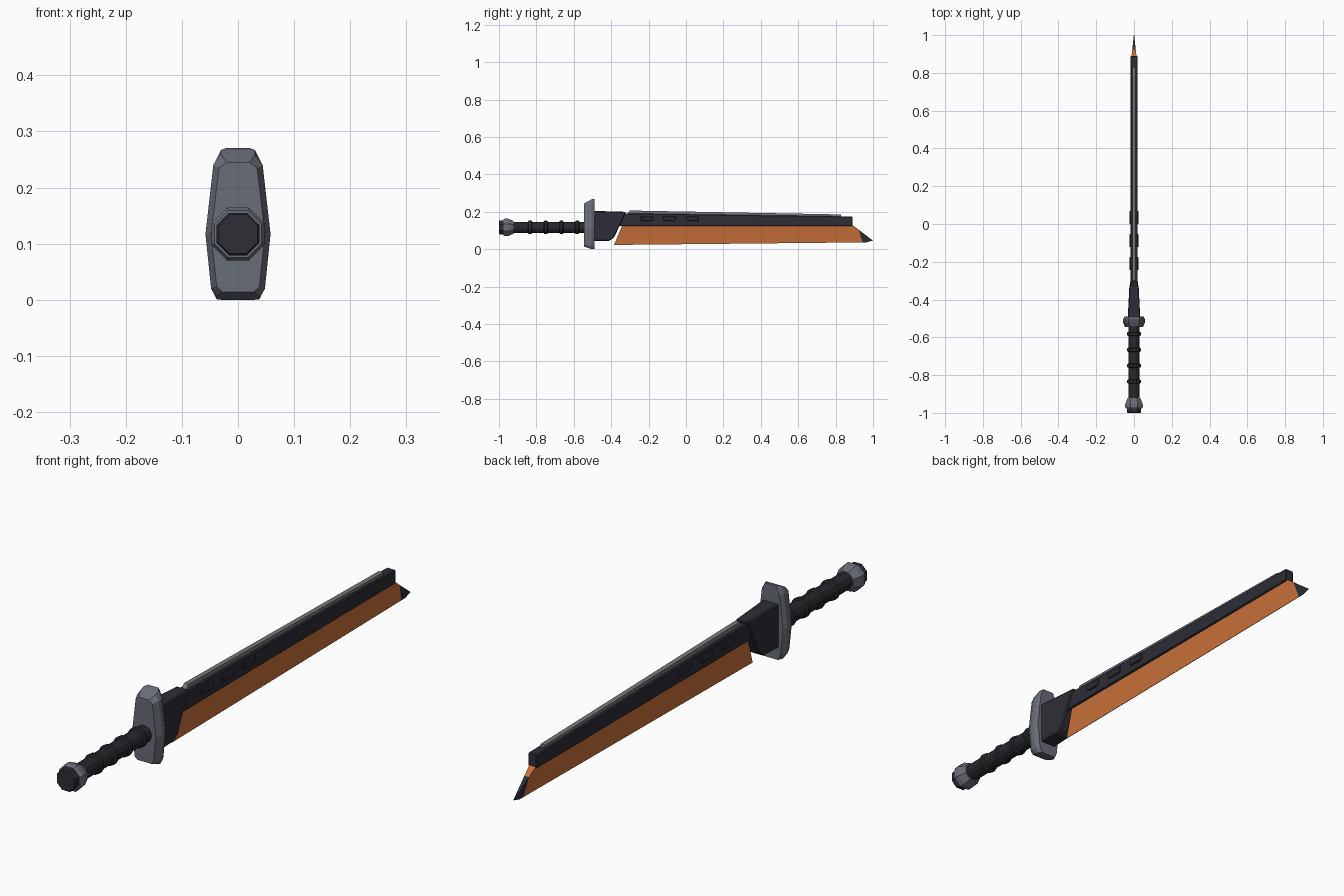
import bpy, bmesh, math

cube = bpy.data.objects.get("Cube")
if cube:
    bpy.data.objects.remove(cube)


def material(name, rgb):
    m = bpy.data.materials.new(name)
    m.use_nodes = True
    m.diffuse_color = (*rgb, 1)
    bsdf = next(n for n in m.node_tree.nodes if n.type == 'BSDF_PRINCIPLED')
    bsdf.inputs["Base Color"].default_value = (*rgb, 1)
    return m


dark = material("dark metal", (0.026, 0.026, 0.037))
grip_black = material("grip black", (0.02, 0.02, 0.026))
steel = material("grey steel", (0.14, 0.155, 0.185))
rail_grey = material("rail grey", (0.19, 0.19, 0.195))
orange = material("orange blade", (0.6, 0.165, 0.042))

AXIS_Z = 0.117


def loft(name, rings, mat, bevel=0):
    """Join equal rings of points with quads and close both ends."""
    bm = bmesh.new()
    loops = [[bm.verts.new(p) for p in ring] for ring in rings]
    n = len(loops[0])
    for a, b in zip(loops, loops[1:]):
        for i in range(n):
            j = (i + 1) % n
            bm.faces.new((a[i], a[j], b[j], b[i]))
    bm.faces.new(loops[0])
    bm.faces.new(loops[-1])
    bmesh.ops.recalc_face_normals(bm, faces=bm.faces)
    mesh = bpy.data.meshes.new(name)
    bm.to_mesh(mesh)
    bm.free()
    mesh.materials.append(mat)
    obj = bpy.data.objects.new(name, mesh)
    bpy.context.collection.objects.link(obj)
    if bevel:
        mod = obj.modifiers.new("Bevel", 'BEVEL')
        mod.width = bevel
        mod.segments = 1
    return obj


def slab(name, outline, half, mat, bevel=0):
    """Side outline (y, z) given thickness by half(y, z)."""
    return loft(name, [[(s * half(y, z), y, z) for y, z in outline] for s in (-1, 1)], mat, bevel)


def lathe(name, profile, sides, mat, bevel=0):
    """Faceted turning along y; profile holds (y, flat-to-centre radius)."""
    k = 1 / math.cos(math.pi / sides)
    angles = [(i + 0.5) * math.tau / sides for i in range(sides)]
    return loft(name, [[(r * k * math.cos(a), y, AXIS_Z + r * k * math.sin(a)) for a in angles]
                       for y, r in profile], mat, bevel)


# Handle: grip, raised rings, pommel and end cap
lathe("grip", [(-0.94, 0.03), (-0.5, 0.03)], 12, grip_black)
for i in range(4):
    y = -0.834 + i * 0.084
    lathe(f"grip_ring_{i + 1}", [(y - 0.012, 0.029), (y - 0.007, 0.036),
                                 (y + 0.007, 0.036), (y + 0.012, 0.029)], 12, grip_black)
lathe("pommel", [(-0.977, 0.042), (-0.968, 0.047), (-0.95, 0.046), (-0.922, 0.034)], 8, steel)
lathe("pommel_cap", [(-1, 0.035), (-0.996, 0.038), (-0.965, 0.038)], 8, dark)


# Guard: bulged shield, smaller on its front face
def guard_ring(y, top, bottom, tuck):
    side = [(0.03, top), (0.044, min(0.24, top - 0.01)), (0.058, AXIS_Z),
            (0.048, max(0.02, bottom + 0.01)), (0.038, bottom)]
    right = [(w - tuck, y, z) for w, z in side]
    return right + [(-x, y, z) for x, y, z in reversed(right)]


loft("guard", [guard_ring(-0.545, 0.245, 0.014, 0.01), guard_ring(-0.522, 0.258, 0.006, 0),
               guard_ring(-0.505, 0.267, 0.001, 0), guard_ring(-0.49, 0.27, 0, 0.008)], steel)

# Collar between guard and blade, narrowing forward
slab("collar", [(-0.495, 0.045), (-0.41, 0.045), (-0.385, 0.062), (-0.32, 0.2), (-0.495, 0.205)],
     lambda y, z: 0.033 - 0.05 * (y + 0.495), dark, 0.004)

# Spine and top rail
slab("spine", [(-0.4, 0.125), (0.89, 0.125), (0.89, 0.175), (-0.4, 0.193)],
     lambda y, z: 0.02 - 0.002 * (y > 0), dark, 0.003)
slab("top_rail", [(-0.32, 0.18), (0.83, 0.17), (0.83, 0.186), (-0.3, 0.207)],
     lambda y, z: 0.009, rail_grey)

# Raised pads through the spine, showing on both sides
for i in range(3):
    y = -0.21 + i * 0.122
    slab(f"spine_pad_{i + 1}", [(y - 0.028, 0.15), (y + 0.028, 0.15), (y + 0.034, 0.156),
                                (y + 0.034, 0.176), (y - 0.034, 0.176), (y - 0.034, 0.156)],
         lambda y, z: 0.025, dark, 0.003)

# Blade: wedge that thins to the lower edge, with a dark point
blade = slab("blade", [(-0.385, 0.023), (0.965, 0.037), (1, 0.046), (0.89, 0.13), (-0.34, 0.13)],
             lambda y, z: 0.001 + 0.012 * max(0, z - 0.046) / 0.084, orange)
blade.data.materials.append(dark)
bm = bmesh.new()
bm.from_mesh(blade.data)
bmesh.ops.triangulate(bm, faces=[f for f in bm.faces if len(f.verts) > 4])
bmesh.ops.bisect_plane(bm, geom=bm.verts[:] + bm.edges[:] + bm.faces[:],
                       plane_co=(0, 0.955, 0), plane_no=(0, 1, 0.3))
for f in bm.faces:
    c = f.calc_center_median()
    f.material_index = int(c.y - 0.955 + 0.3 * c.z > 0.001)
bm.to_mesh(blade.data)
bm.free()
